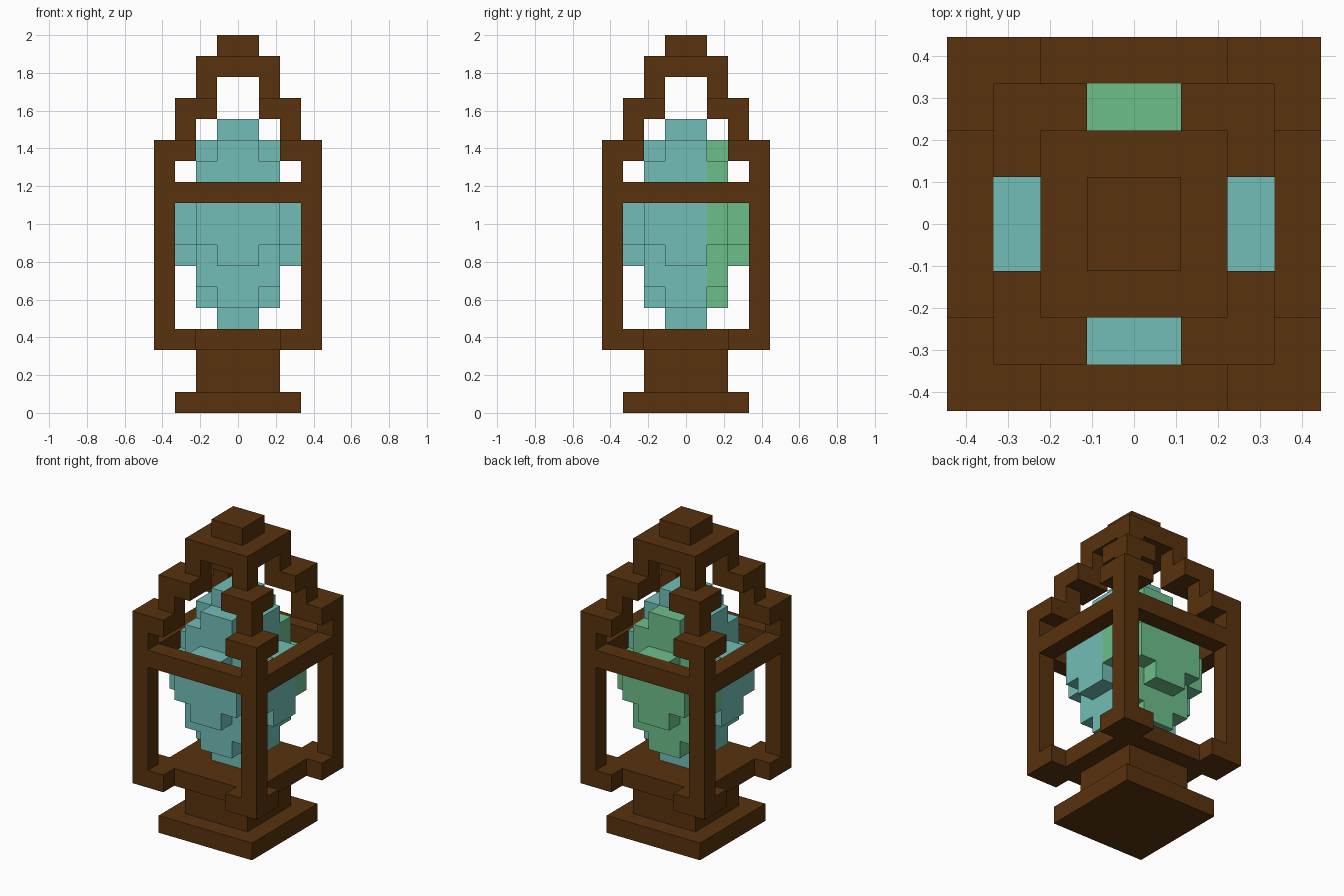
import bpy, bmesh
from mathutils import Vector

if "Cube" in bpy.data.objects:
    bpy.data.objects.remove(bpy.data.objects["Cube"], do_unlink=True)

U = 1 / 9  # one block; the lantern is 18 blocks tall


def make_material(name, srgb):
    lin = [((c / 255 + 0.055) / 1.055) ** 2.4 for c in srgb]
    mat = bpy.data.materials.new(name)
    mat.use_nodes = True
    mat.diffuse_color = (*lin, 1)
    bsdf = mat.node_tree.nodes["Principled BSDF"]
    bsdf.inputs["Base Color"].default_value = (*lin, 1)
    bsdf.inputs["Roughness"].default_value = 0.8
    return mat


wood = make_material("dark wood", (88, 50, 13))
teal = make_material("teal crystal", (115, 190, 183))
green = make_material("green crystal", (109, 191, 139))


def cells(x0, x1, y0, y1, z0, z1):
    return {(x, y, z) for x in range(x0, x1) for y in range(y0, y1) for z in range(z0, z1)}


def square(r, z0, z1):
    return cells(-r, r, -r, r, z0, z1)


def cross(a, b, z0, z1):
    """Plus-shaped layer: arms a wide reaching out to b."""
    return cells(-a, a, -b, b, z0, z1) | cells(-b, b, -a, a, z0, z1)


def corners(r0, r1, z0, z1):
    """Square pillar repeated in all four corners."""
    sides = [(r0, r1), (-r1, -r0)]
    return set().union(*[cells(*sx, *sy, z0, z1) for sx in sides for sy in sides])


def build(name, blocks, mats, rule=lambda cell: 0):
    """Outer skin of a set of blocks, with flat regions merged."""
    bm = bmesh.new()
    for c in blocks:
        for axis in range(3):
            for s in (-1, 1):
                n = list(c)
                n[axis] += s
                if tuple(n) in blocks:
                    continue
                normal, u = Vector((0, 0, 0)), Vector((0, 0, 0))
                normal[axis], u[(axis + 1) % 3] = s / 2, 0.5
                v = normal.cross(u) * 2
                mid = Vector(c) + Vector((0.5, 0.5, 0.5)) + normal
                ring = (mid - u - v, mid + u - v, mid + u + v, mid - u + v)
                face = bm.faces.new([bm.verts.new(p * U) for p in ring])
                face.material_index = rule(c)
    bmesh.ops.remove_doubles(bm, verts=bm.verts[:], dist=0.001)
    bmesh.ops.dissolve_limit(bm, angle_limit=0.01, verts=bm.verts[:],
                             edges=bm.edges[:], delimit={'MATERIAL'})
    mesh = bpy.data.meshes.new(name)
    bm.to_mesh(mesh)
    bm.free()
    for m in mats:
        mesh.materials.append(m)
    obj = bpy.data.objects.new(name, mesh)
    bpy.context.collection.objects.link(obj)
    return obj


# Foot, stem and tray with thickened corners
build("foot", square(3, 0, 1), [wood])
build("stem", square(2, 1, 3), [wood])
build("tray", square(3, 3, 4) | corners(2, 4, 3, 4), [wood])

# Cage: corner posts, cross rails and post heads
posts = corners(3, 4, 4, 13)
rails = square(4, 10, 11) - square(3, 10, 11)
build("cage", posts | rails | corners(2, 4, 12, 13), [wood])

# Stepped roof arms, cap and finial
build("lower_roof_arms", corners(2, 3, 13, 14) | corners(1, 3, 14, 15), [wood])
build("upper_roof_arms", corners(1, 2, 15, 16), [wood])
build("cap", square(2, 16, 17), [wood])
build("finial", square(1, 17, 18), [wood])

# Floating crystal, symmetric top to bottom, with a green back
crystal = (square(1, 4, 14) | cross(1, 2, 5, 13) | square(2, 6, 12)
           | cross(1, 3, 7, 11) | cross(2, 3, 8, 10))
build("crystal", crystal, [teal, green], lambda c: 1 if c[1] >= 1 else 0)
